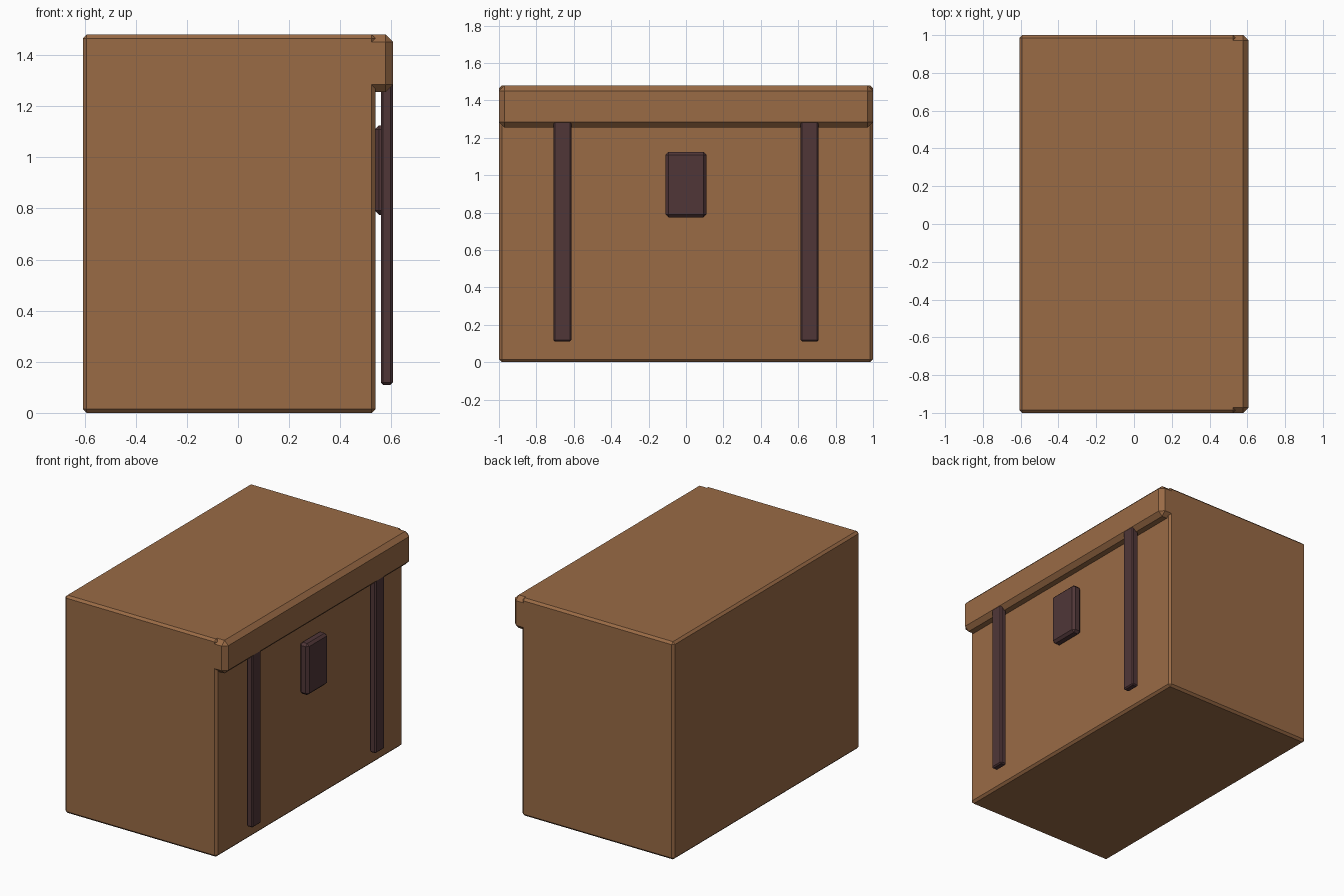
import bpy, bmesh

if "Cube" in bpy.data.objects:
    bpy.data.objects.remove(bpy.data.objects["Cube"])


def material(name, rgb):
    m = bpy.data.materials.new(name)
    m.diffuse_color = (*rgb, 1.0)
    m.use_nodes = True
    m.node_tree.nodes["Principled BSDF"].inputs["Base Color"].default_value = m.diffuse_color
    return m


wood = material("brown wood", (0.32, 0.145, 0.06))
dark = material("dark strap brown", (0.08, 0.037, 0.039))


def chamfered_box(name, lo, hi, chamfer, mat):
    """Box between two corners with a single flat chamfer on every edge."""
    bm = bmesh.new()
    bmesh.ops.create_cube(bm, size=1.0)
    for v in bm.verts:
        v.co = [(a + b) / 2 + c * (b - a) for a, b, c in zip(lo, hi, v.co)]
    bmesh.ops.bevel(bm, geom=bm.edges[:], offset=chamfer, segments=1,
                    profile=0.5, affect='EDGES')
    bmesh.ops.recalc_face_normals(bm, faces=bm.faces[:])
    mesh = bpy.data.meshes.new(name)
    bm.to_mesh(mesh)
    bm.free()
    mesh.materials.append(mat)
    obj = bpy.data.objects.new(name, mesh)
    bpy.context.collection.objects.link(obj)
    return obj


# Chest body
chamfered_box("chest_body", (-0.607, -1, 0), (0.538, 1, 1.48), 0.015, wood)

# Overhanging lid rim along the +x side
chamfered_box("lid_rim", (0.46, -1, 1.255), (0.607, 1, 1.48), 0.029, wood)

# Latch plate
chamfered_box("latch", (0.535, -0.11, 0.775), (0.602, 0.11, 1.125), 0.016, dark)

# Two vertical straps, tucked up into the rim
for side, label in ((-1, "left"), (1, "right")):
    y = side * 0.661
    chamfered_box("strap_" + label, (0.559, y - 0.048, 0.11),
                  (0.6055, y + 0.048, 1.37), 0.008, dark)
